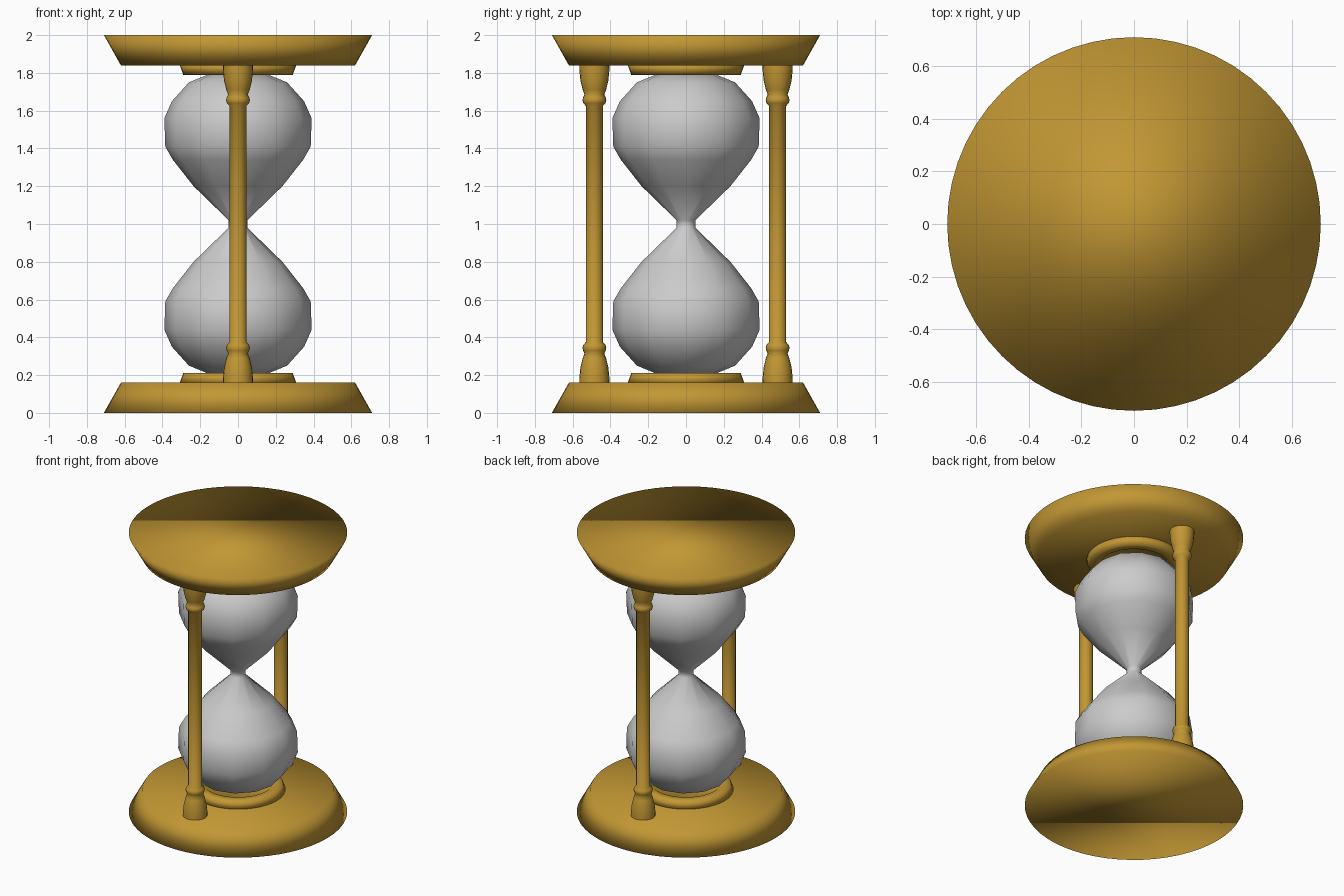
import bpy, bmesh
from math import sin, cos, tau, radians

if "Cube" in bpy.data.objects:
    bpy.data.objects.remove(bpy.data.objects["Cube"])


def material(name, color):
    m = bpy.data.materials.new(name)
    m.diffuse_color = (*color, 1)
    m.use_nodes = True
    m.node_tree.nodes["Principled BSDF"].inputs["Base Color"].default_value = m.diffuse_color
    return m


GOLD = material("gold", (0.54, 0.31, 0.034))
SAND = material("sand", (0.6, 0.3, 0.06))


def lathe(name, profile, sides, mat=None, loc=(0, 0, 0), angle=180):
    """Spin a bottom-to-top (radius, z) profile around z and cap both ends."""
    bm = bmesh.new()
    rings = []
    for r, z in profile:
        rings.append([bm.verts.new((r * cos(tau * i / sides), r * sin(tau * i / sides), z))
                      for i in range(sides)])
    for a, b in zip(rings, rings[1:]):
        for i in range(sides):
            j = (i + 1) % sides
            bm.faces.new((a[i], a[j], b[j], b[i]))
    bm.faces.new(rings[0][::-1])
    bm.faces.new(rings[-1])
    mesh = bpy.data.meshes.new(name)
    bm.to_mesh(mesh)
    bm.free()
    ob = bpy.data.objects.new(name, mesh)
    ob.location = loc
    bpy.context.collection.objects.link(ob)
    if mat:
        mesh.materials.append(mat)
    bpy.ops.object.select_all(action='DESELECT')
    ob.select_set(True)
    bpy.context.view_layer.objects.active = ob
    if angle == 180:
        bpy.ops.object.shade_smooth()
    else:
        bpy.ops.object.shade_smooth_by_angle(angle=radians(angle))
    return ob


def flip(profile):
    """Mirror a profile about the mid height z = 1."""
    return [(r, 2 - z) for r, z in reversed(profile)]


# Round end plates and the collars holding the glass, softly shaded throughout
plate = [(0.71, 0), (0.62, 0.16)]
collar = [(0.31, 0.155), (0.29, 0.21), (0.23, 0.21), (0.20, 0.18)]
for end, shape in (("bottom", lambda p: p), ("top", flip)):
    lathe(end + "_plate", shape(plate), 56, GOLD)
    lathe(end + "_collar", shape(collar), 40, GOLD)

# Two turned posts, front and back
foot = [(0.08, 0.15), (0.08, 0.18), (0.074, 0.24), (0.062, 0.29), (0.052, 0.315),
        (0.06, 0.33), (0.063, 0.345), (0.059, 0.36), (0.045, 0.375)]
for name, y in (("front_post", -0.485), ("back_post", 0.485)):
    lathe(name, foot + flip(foot), 20, GOLD, (0, y, 0), angle=60)

# Low-poly glass: two bulbs joined at a narrow neck
bulb = [(0.15, 0.205), (0.26, 0.25), (0.35, 0.35), (0.39, 0.44), (0.385, 0.59),
        (0.345, 0.66), (0.235, 0.80), (0.05, 0.98)]
lathe("glass", bulb + flip(bulb), 12)

# Sand inside: a heap below and the remainder above the neck
lathe("sand_heap", [(0.14, 0.22), (0.25, 0.26), (0.36, 0.44), (0.35, 0.5), (0.02, 0.66)],
      12, SAND, angle=60)
lathe("sand_reserve", [(0.03, 1.0), (0.21, 1.21), (0.29, 1.31), (0.02, 1.29)],
      12, SAND, angle=60)
